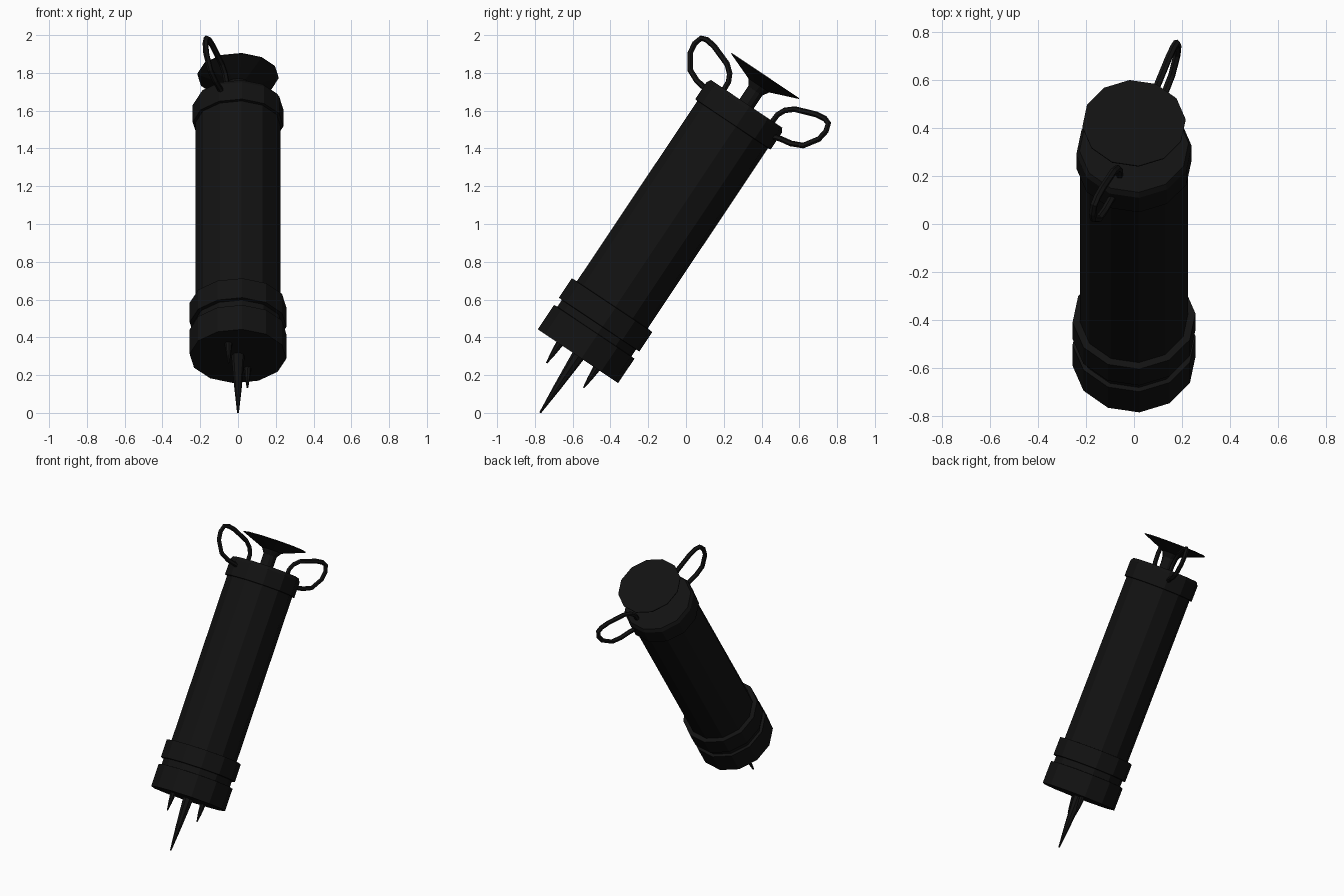
import bpy, bmesh
from math import sin, cos, radians
from mathutils import Matrix, Vector

if "Cube" in bpy.data.objects:
    bpy.data.objects.remove(bpy.data.objects["Cube"])

# Whole object leans back: local z runs along the tube, origin at its lower end
LEAN = Matrix.Translation((0, -0.572, 0.30)) @ Matrix.Rotation(radians(-33.75), 4, 'X')
AZ = Vector((0.39, 0.92, 0)).normalized()   # direction of handles and small spikes

black = bpy.data.materials.new("black")
black.diffuse_color = (0.006, 0.006, 0.006, 1)
black.use_nodes = True
black.node_tree.nodes["Principled BSDF"].inputs["Base Color"].default_value = black.diffuse_color


def finish(name, bm):
    bmesh.ops.recalc_face_normals(bm, faces=bm.faces)
    bm.transform(LEAN)
    me = bpy.data.meshes.new(name)
    bm.to_mesh(me)
    bm.free()
    me.materials.append(black)
    ob = bpy.data.objects.new(name, me)
    bpy.context.collection.objects.link(ob)
    return ob


def lathe(name, profile, sides=12, centre=(0, 0, 0), turn=5):
    """Closed turned solid from (radius, height) pairs."""
    bm = bmesh.new()
    c = Vector(centre)
    rings = []
    for r, z in profile:
        ring = []
        for i in range(sides):
            a = radians(turn - 90 + 360 * i / sides)
            ring.append(bm.verts.new(c + Vector((r * cos(a), r * sin(a), z))))
        rings.append(ring)
    for lo, hi in zip(rings, rings[1:]):
        for i in range(sides):
            j = (i + 1) % sides
            bm.faces.new((lo[i], lo[j], hi[j], hi[i]))
    bm.faces.new(rings[0][::-1])
    bm.faces.new(rings[-1])
    return finish(name, bm)


def tube(name, pts, radius, sides=6):
    """Tube swept along a path lying in the plane of AZ and the tube axis."""
    bm = bmesh.new()
    side = AZ.cross(Vector((0, 0, 1)))
    rings = []
    for i, p in enumerate(pts):
        d = (pts[min(i + 1, len(pts) - 1)] - pts[max(i - 1, 0)]).normalized()
        n = d.cross(side)
        rings.append([bm.verts.new(p + radius * (n * cos(radians(360 * k / sides))
                                                 + side * sin(radians(360 * k / sides))))
                      for k in range(sides)])
    for lo, hi in zip(rings, rings[1:]):
        for i in range(sides):
            j = (i + 1) % sides
            bm.faces.new((lo[i], lo[j], hi[j], hi[i]))
    bm.faces.new(rings[0][::-1])
    bm.faces.new(rings[-1])
    return finish(name, bm)


# Barrel and its collars
lathe("barrel", [(0.226, 0.1), (0.226, 1.55)])
lathe("lower_collar", [(0.257, 0), (0.257, 0.155), (0.237, 0.157), (0.237, 0.2),
                       (0.257, 0.202), (0.257, 0.325), (0.226, 0.327)])
lathe("top_cap", [(0.226, 1.475), (0.241, 1.477), (0.241, 1.585), (0.228, 1.607)])

# Plunger rod with flared thumb plate
lathe("plunger", [(0.045, 1.59), (0.045, 1.69), (0.067, 1.724), (0.216, 1.782), (0.216, 1.787)])

# Needle and two small spikes under the base
lathe("needle", [(0.005, -0.36), (0.020, -0.2), (0.036, 0.01)], 8)
for s, name in ((-1, "front_spike"), (1, "back_spike")):
    lathe(name, [(0.004, -0.122), (0.013, -0.065), (0.021, 0.01)], 8, AZ * 0.128 * s)

# Finger loops: (distance across, height) points
LOOP = [(0.20, 1.54), (0.24, 1.553), (0.30, 1.563), (0.36, 1.59), (0.41, 1.665), (0.418, 1.72),
        (0.405, 1.762), (0.375, 1.772), (0.325, 1.765), (0.215, 1.725), (0.175, 1.69),
        (0.156, 1.65), (0.153, 1.58)]
for s, name in ((-1, "front_finger_loop"), (1, "back_finger_loop")):
    tube(name, [AZ * ((w * s + 0.012) / AZ.y) + Vector((0, 0, t)) for w, t in LOOP], 0.0155)
